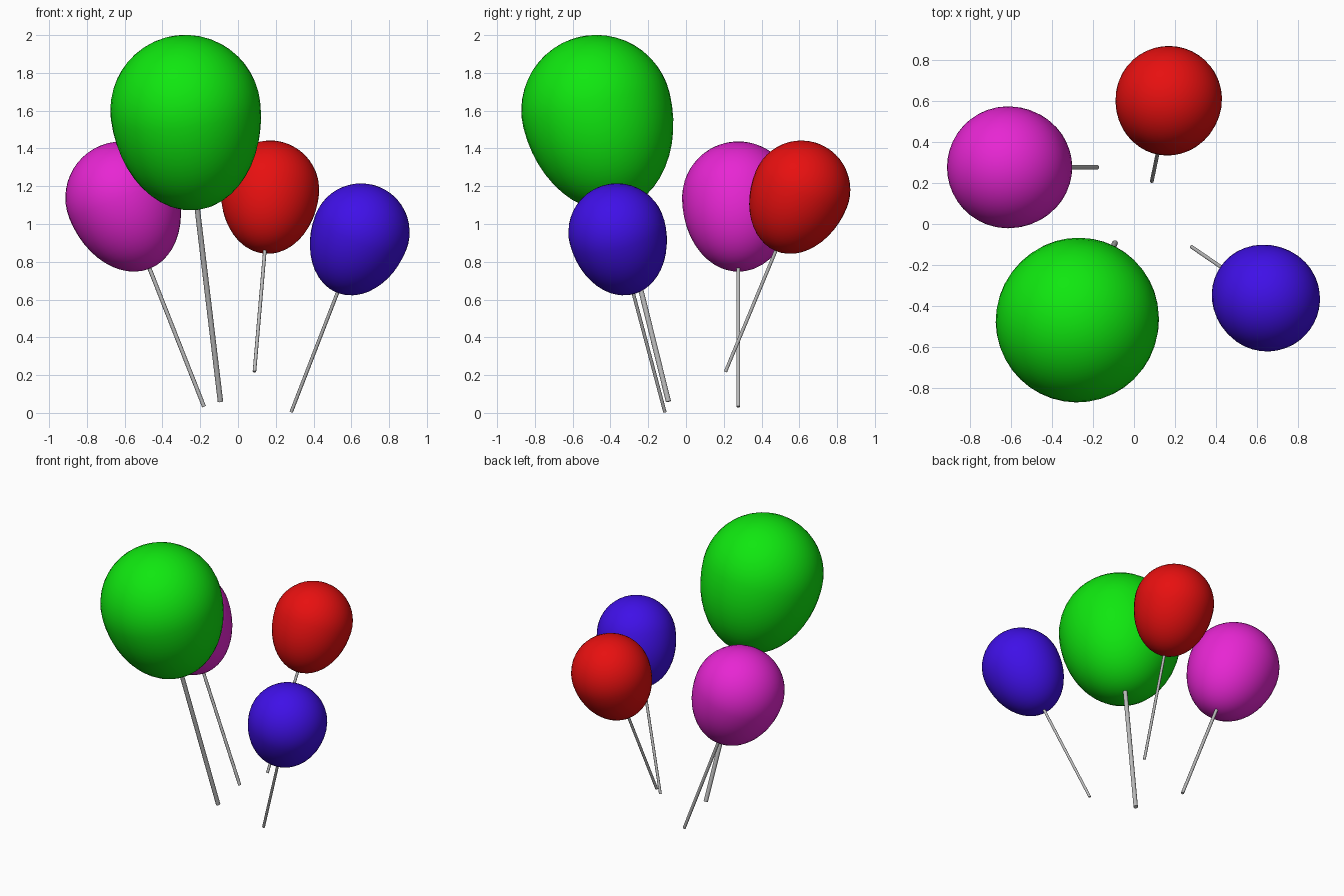
import bpy, bmesh, math
from mathutils import Vector

if "Cube" in bpy.data.objects:
    bpy.data.objects.remove(bpy.data.objects["Cube"])

def material(name, rgb):
    m = bpy.data.materials.new(name)
    m.diffuse_color = (*rgb, 1)
    m.use_nodes = True
    m.node_tree.nodes["Principled BSDF"].inputs["Base Color"].default_value = m.diffuse_color
    return m

def lathe(name, profile, sides, mat, base, axis):
    """Revolve (radius, height) points round an axis starting at base."""
    bm = bmesh.new()
    rings = []
    for r, h in profile:
        if r < 1e-6:
            rings.append([bm.verts.new((0, 0, h))])
        else:
            rings.append([bm.verts.new((r * math.cos(2 * math.pi * i / sides),
                                        r * math.sin(2 * math.pi * i / sides), h))
                          for i in range(sides)])
    for a, b in zip(rings, rings[1:]):
        for i in range(sides):
            j = (i + 1) % sides
            quad = [a[i % len(a)], a[j % len(a)], b[j % len(b)], b[i % len(b)]]
            bm.faces.new(list(dict.fromkeys(quad)))
    bmesh.ops.recalc_face_normals(bm, faces=bm.faces)
    mesh = bpy.data.meshes.new(name)
    bm.to_mesh(mesh)
    bm.free()
    ob = bpy.data.objects.new(name, mesh)
    bpy.context.collection.objects.link(ob)
    mesh.materials.append(mat)
    ob.rotation_mode = 'QUATERNION'
    ob.rotation_quaternion = Vector((0, 0, 1)).rotation_difference(axis)
    ob.location = base
    bpy.ops.object.select_all(action='DESELECT')
    ob.select_set(True)
    bpy.context.view_layer.objects.active = ob
    bpy.ops.object.shade_smooth_by_angle(angle=math.radians(50))

string_grey = material("string_grey", (0.5, 0.5, 0.5))

# colour name, linear colour, widest point centre, string end, radius
balloons = [
    ("green", (0.005, 0.8, 0.005), (-0.278, -0.474, 1.603), (-0.093, -0.093, 0.06), 0.398),
    ("magenta", (0.8, 0.019, 0.65), (-0.616, 0.277, 1.139), (-0.18, 0.277, 0.033), 0.298),
    ("red", (0.8, 0.005, 0.005), (0.170, 0.610, 1.182), (0.087, 0.209, 0.218), 0.260),
    ("blue", (0.05, 0.005, 0.8), (0.651, -0.365, 0.957), (0.282, -0.112, 0.005), 0.258),
]

for name, rgb, centre, end, r in balloons:
    centre, end = Vector(centre), Vector(end)
    axis = (centre - end).normalized()
    # egg: round upper half, stretched lower half
    egg = []
    for k in range(25):
        t = math.pi * k / 24
        h = -math.cos(t) * r
        egg.append((r * math.sin(t), h * 1.355 if h < 0 else h))
    lathe(name + "_balloon", egg, 40, material(name + "_rubber", rgb), centre, axis)
    # straight string from its free end to just inside the balloon
    length = (centre - end).length - r * 1.3
    s = r * 0.036
    lathe(name + "_string", [(0, 0), (s, 0), (s, length), (0, length)],
          10, string_grey, end, axis)
